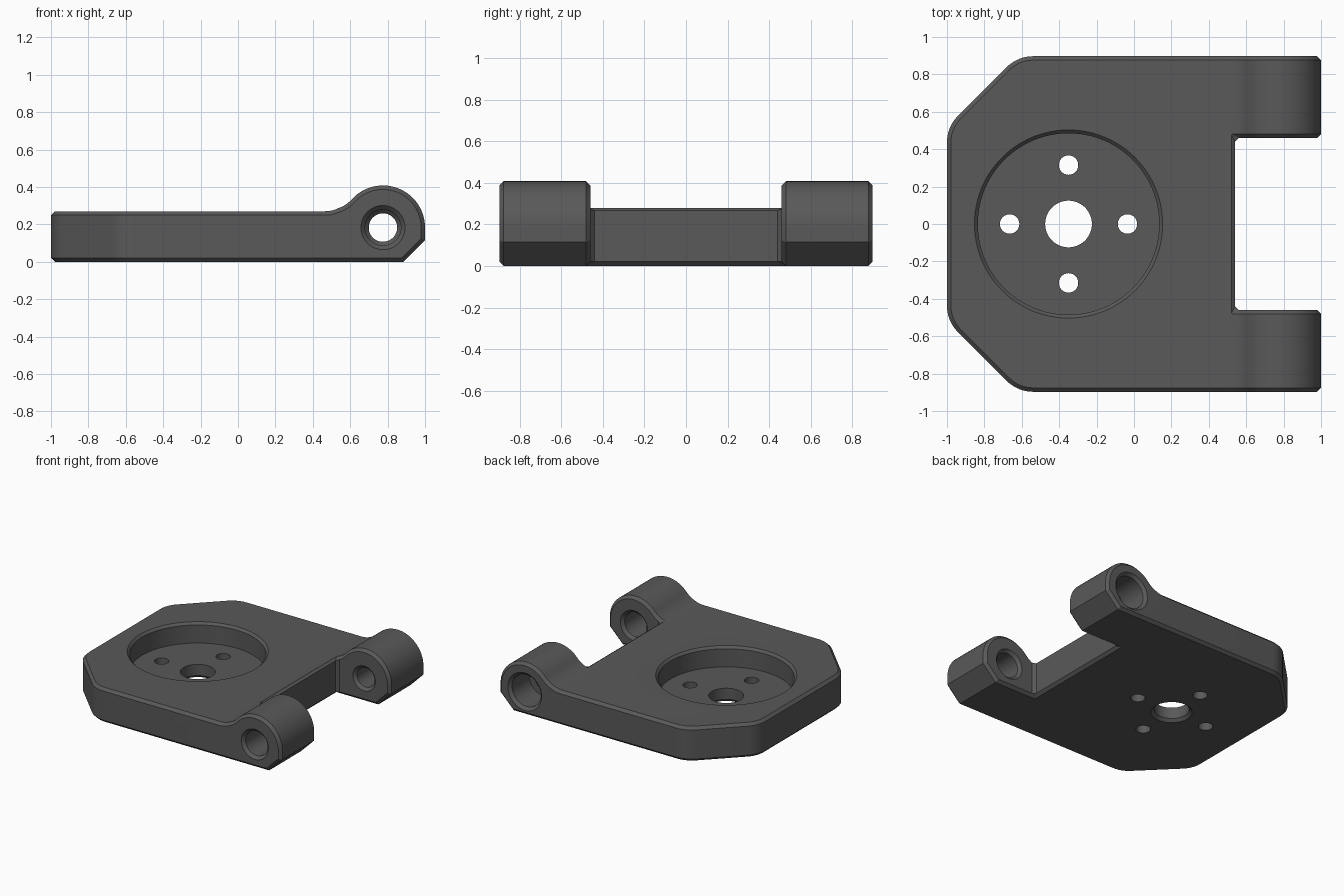
import bpy, bmesh, math
from mathutils import Matrix, Vector

if "Cube" in bpy.data.objects:
    bpy.data.objects.remove(bpy.data.objects["Cube"])

HALF_Y, TOP = 0.897, 0.27
EYE_X, EYE_Z, EYE_R = 0.775, 0.183, 0.225
FILLET = 0.2
CHAMFER = 0.021

grey = bpy.data.materials.new("dark_grey")
grey.diffuse_color = (0.1, 0.1, 0.1, 1)
grey.use_nodes = True
grey.node_tree.nodes["Principled BSDF"].inputs["Base Color"].default_value = grey.diffuse_color


def make_object(name, bm):
    bmesh.ops.recalc_face_normals(bm, faces=bm.faces)
    mesh = bpy.data.meshes.new(name)
    bm.to_mesh(mesh)
    bm.free()
    mesh.materials.append(grey)
    obj = bpy.data.objects.new(name, mesh)
    bpy.context.collection.objects.link(obj)
    return obj


def prism(name, points, offset):
    """Closed 3D outline extruded along offset."""
    bm = bmesh.new()
    face = bm.faces.new([bm.verts.new(p) for p in points])
    ext = bmesh.ops.extrude_face_region(bm, geom=[face])
    verts = [v for v in ext["geom"] if isinstance(v, bmesh.types.BMVert)]
    bmesh.ops.translate(bm, verts=verts, vec=offset)
    return make_object(name, bm)


def turned(name, profile, matrix, sides=48):
    """Solid of revolution from (radius, height) pairs."""
    bm = bmesh.new()
    rings = []
    for r, h in profile:
        rings.append([bm.verts.new((r * math.cos(2 * math.pi * i / sides),
                                    r * math.sin(2 * math.pi * i / sides), h))
                      for i in range(sides)])
    for a, b in zip(rings, rings[1:]):
        for i in range(sides):
            j = (i + 1) % sides
            bm.faces.new((a[i], a[j], b[j], b[i]))
    bm.faces.new(rings[0])
    bm.faces.new(rings[-1])
    bm.transform(matrix)
    return make_object(name, bm)


def apply_modifier(obj, kind, **settings):
    mod = obj.modifiers.new(kind.lower(), kind)
    for key, value in settings.items():
        setattr(mod, key, value)
    bpy.context.view_layer.objects.active = obj
    bpy.ops.object.modifier_apply(modifier=mod.name)


def combine(obj, tool, operation):
    apply_modifier(obj, 'BOOLEAN', operation=operation, solver='EXACT', object=tool)
    bpy.data.objects.remove(tool, do_unlink=True)


# side profile: plate, fillet, hinge eye, sloped lower corner
fillet_z = TOP + FILLET
reach = EYE_R + FILLET
fillet_x = EYE_X - math.sqrt(reach ** 2 - (fillet_z - EYE_Z) ** 2)
tangent = math.degrees(math.atan2(EYE_X - fillet_x, fillet_z - EYE_Z))
side = [(-1, 0), (0.885, 0), (1, 0.115)]
steps = 28
for i in range(steps + 1):
    a = math.radians((90 + tangent) * i / steps)
    side.append((EYE_X + EYE_R * math.cos(a), EYE_Z + EYE_R * math.sin(a)))
for deg in (42, 36, 30, 15, 8, 0):
    a = math.radians(deg)
    side.append((fillet_x + FILLET * math.sin(a), fillet_z - FILLET * math.cos(a)))
side.append((-1, TOP))
plate = prism("hinge_plate", [(x, -1, z) for x, z in side], Vector((0, 2, 0)))

# plan outline: notch between the arms, clipped and rounded far corners
half = [(0.54, 0.46), (1.1, 0.46), (1.1, HALF_Y)]
radius = 0.2
t = radius * math.tan(math.pi / 8)
cut_x, cut_y = -0.623, 0.52
for cx, cy, start in ((cut_x + t, HALF_Y - radius, 90), (-1 + radius, cut_y - t, 135)):
    for i in range(7):
        a = math.radians(start + 45 * i / 6)
        half.append((cx + radius * math.cos(a), cy + radius * math.sin(a)))
plan = half + [(x, -y) for x, y in reversed(half)]
outline = prism("plan_outline", [(x, y, -0.5) for x, y in plan], Vector((0, 0, 1.5)))
combine(plate, outline, 'INTERSECT')

# chamfer the perimeter edges
apply_modifier(plate, 'BEVEL', width=CHAMFER, segments=1, limit_method='ANGLE',
               angle_limit=math.radians(55), use_clamp_overlap=False)

# round pocket with chamfered rim
centre = Matrix.Translation((-0.35, 0, 0))
FLOOR = 0.11
combine(plate, turned("pocket", [(0.485, FLOOR), (0.485, TOP - 0.018), (0.503, TOP),
                                 (0.503, 0.6)], centre, 96), 'DIFFERENCE')
# central hole, chamfered below
combine(plate, turned("centre_hole", [(0.147, -0.1), (0.147, 0), (0.125, 0.022),
                                      (0.125, 0.2)], centre), 'DIFFERENCE')
# four screw holes
for i in range(4):
    a = i * math.pi / 2
    place = Matrix.Translation((-0.35 + 0.315 * math.cos(a), 0.315 * math.sin(a), 0))
    combine(plate, turned("screw_hole", [(0.052, -0.1), (0.052, 0.2)], place, 32), 'DIFFERENCE')

# pin bores through the arms; heights run along +y
along_y = Matrix.Translation((EYE_X, 0, EYE_Z)) @ Matrix.Rotation(-math.pi / 2, 4, 'X')
combine(plate, turned("front_bore", [(0.118, -1), (0.118, -HALF_Y), (0.096, -HALF_Y + 0.022),
                                     (0.096, -0.482), (0.118, -0.46), (0.118, -0.3)],
                      along_y), 'DIFFERENCE')
combine(plate, turned("back_bore", [(0.098, 0.3), (0.098, 0.46), (0.076, 0.482), (0.076, 0.66),
                                    (0.125, 0.66), (0.125, HALF_Y - 0.022), (0.147, HALF_Y),
                                    (0.147, 1)], along_y), 'DIFFERENCE')

# smooth curved walls, keep chamfers crisp
bpy.ops.object.select_all(action='DESELECT')
plate.select_set(True)
bpy.context.view_layer.objects.active = plate
bpy.ops.object.shade_smooth_by_angle(angle=math.radians(25))
